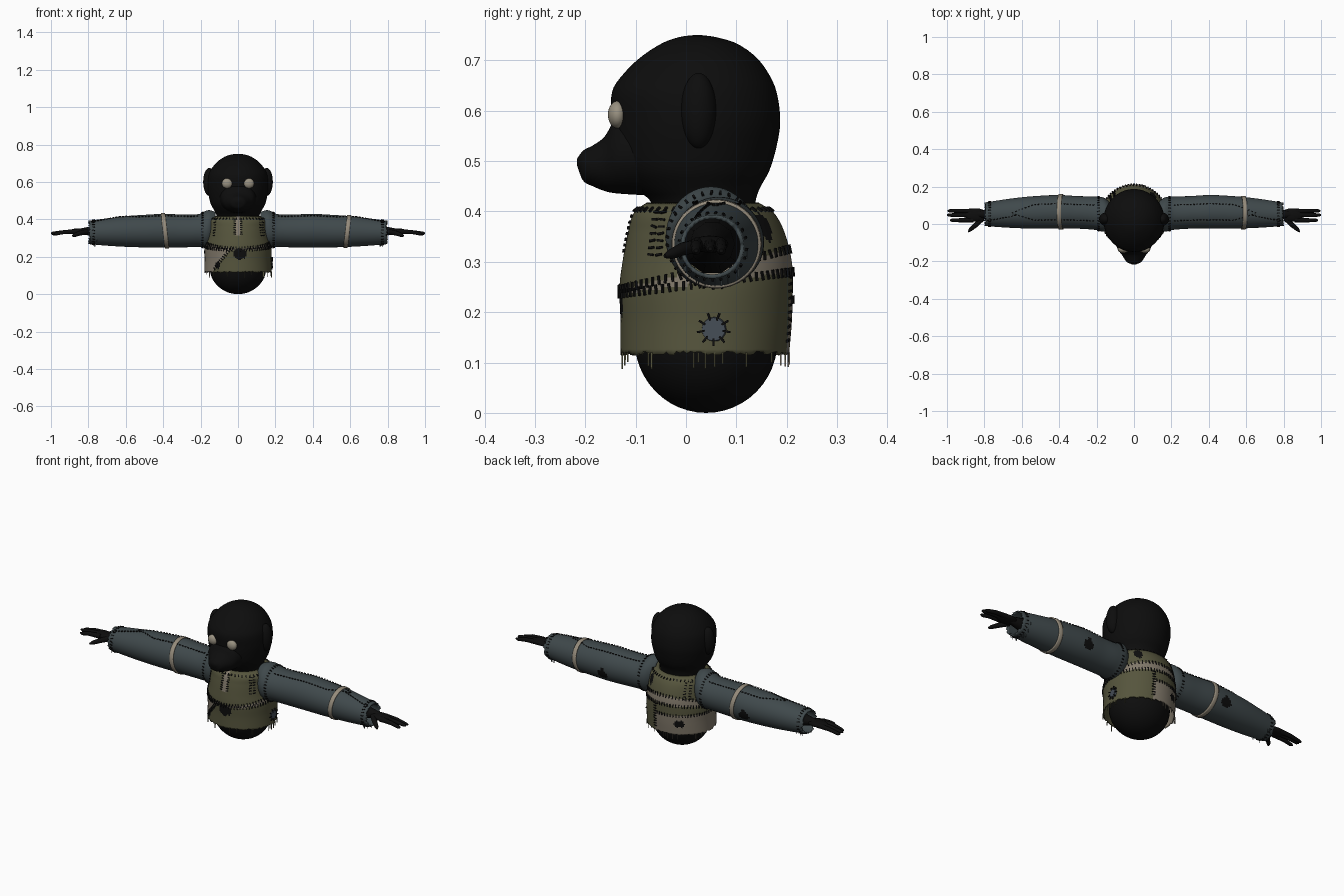
import bpy, bmesh, math, random
from math import sin, cos, pi, radians, degrees
from mathutils import Vector, Matrix

random.seed(4)
if "Cube" in bpy.data.objects:
    bpy.data.objects.remove(bpy.data.objects["Cube"])


def material(name, rgb):
    m = bpy.data.materials.new(name)
    m.use_nodes = True
    m.diffuse_color = (*rgb, 1)
    m.node_tree.nodes["Principled BSDF"].inputs["Base Color"].default_value = (*rgb, 1)
    return m


BLACK = material("black fur", (.004, .004, .004))
THREAD = material("dark thread", (.005, .005, .005))
OLIVE = material("olive cloth", (.092, .09, .046))
TAN = material("tan cloth", (.22, .19, .145))
GREY = material("slate cloth", (.05, .066, .071))
BAND = material("cream band", (.3, .26, .2))
EYE = material("eye beige", (.32, .285, .22))
BLUE = material("blue patch", (.06, .075, .095))


def station(rows, s):
    """Smoothly interpolated cross-section values at position s."""
    s = min(max(s, rows[0][0]), rows[-1][0])
    i = max(k for k in range(len(rows) - 1) if rows[k][0] <= s)
    b, c = rows[i], rows[i + 1]
    a, d = rows[max(i - 1, 0)], rows[min(i + 2, len(rows) - 1)]
    h = c[0] - b[0]
    t = (s - b[0]) / h
    out = []
    for k in range(1, 5):
        m0 = (c[k] - a[k]) / (c[0] - a[0]) * h
        m1 = (d[k] - b[k]) / (d[0] - b[0]) * h
        out.append((2*t**3 - 3*t*t + 1) * b[k] + (t**3 - 2*t*t + t) * m0
                   + (3*t*t - 2*t**3) * c[k] + (t**3 - t*t) * m1)
    return out


def surface(rows, axis):
    """Function giving the point at position s and angle a of a tapered tube."""
    def point(s, a):
        c1, c2, r1, r2 = station(rows, s)
        p = [c1 + r1 * cos(a), c2 + r2 * sin(a)]
        p.insert("xyz".index(axis), s)
        return Vector(p)
    return point


def finish(bm, name, mats, smooth=True):
    me = bpy.data.meshes.new(name)
    for m in mats:
        me.materials.append(m)
    for f in bm.faces:
        f.smooth = smooth
    bm.to_mesh(me)
    bm.free()
    ob = bpy.data.objects.new(name, me)
    bpy.context.collection.objects.link(ob)
    return ob


def loft(name, point, cuts, segs, mats, side=1, caps=True, rule=None, shell=0, warp=None):
    bm = bmesh.new()
    rings = [[bm.verts.new(point(s, 2 * pi * j / segs)) for j in range(segs)] for s in cuts]
    for i in range(len(cuts) - 1):
        for j in range(segs):
            k = (j + 1) % segs
            f = bm.faces.new((rings[i][j], rings[i][k], rings[i + 1][k], rings[i + 1][j]))
            if rule:
                f.material_index = rule((cuts[i] + cuts[i + 1]) / 2, 360 * (j + .5) / segs)
    if caps:
        bm.faces.new(rings[0])
        bm.faces.new(rings[-1])
    for v in bm.verts:
        if warp:
            warp(v.co)
        v.co.x *= side
    bmesh.ops.recalc_face_normals(bm, faces=bm.faces)
    ob = finish(bm, name, mats)
    if shell:
        mod = ob.modifiers.new("thickness", "SOLIDIFY")
        mod.thickness, mod.offset = shell, -1
    return ob


def steps(a, b, n):
    return [a + (b - a) * i / n for i in range(n + 1)]


def ball(name, centre, radii, mat):
    bm = bmesh.new()
    bmesh.ops.create_uvsphere(bm, u_segments=40, v_segments=24, radius=1,
                              matrix=Matrix.Translation(centre) @ Matrix.Diagonal((*radii, 1)))
    return finish(bm, name, [mat])


def stitch(bm, point, path, gap, length, along=False, side=1):
    """Little thread bars laid across (or along) a path on a surface."""
    pts = [point(*q) for q in path]
    run = 0
    for i in range(1, len(pts)):
        run += (pts[i] - pts[i - 1]).length
        if run < gap:
            continue
        run = 0
        s, a = path[i]
        n = (point(s, a + .01) - point(s, a - .01)).cross(point(s + .002, a) - point(s - .002, a)).normalized()
        t = (pts[i] - pts[i - 1]).normalized()
        u = n.cross(t)
        if along:
            t, u = u, t
        rot = Matrix((t, u, t.cross(u))).transposed().to_4x4()
        m = Matrix.Translation(pts[i]) @ rot @ Matrix.Rotation(random.uniform(-.25, .25), 4, "Z")
        bmesh.ops.create_cube(bm, size=1, matrix=Matrix.Diagonal((side, 1, 1, 1)) @ m
                              @ Matrix.Diagonal((.0045, length, .008, 1)))


def tube(name, pts, mat):
    """Tapered rounded limb; every point is x, y, z, radius."""
    cu = bpy.data.curves.new(name, "CURVE")
    cu.dimensions, cu.bevel_depth, cu.bevel_resolution = "3D", 1, 3
    cu.use_fill_caps = True
    sp = cu.splines.new("POLY")
    sp.points.add(len(pts) - 1)
    for p, q in zip(sp.points, pts):
        p.co, p.radius = (*q[:3], 1), q[3]
    cu.materials.append(mat)
    ob = bpy.data.objects.new(name, cu)
    bpy.context.collection.objects.link(ob)


# Head: skull with neck, muzzle, ears and eyes (z, front y, back y, half width)
skull = [(.36, -.06, .13, .11), (.42, -.07, .138, .115), (.445, -.10, .146, .125),
         (.48, -.13, .165, .145), (.53, -.143, .18, .157), (.58, -.147, .187, .163),
         (.64, -.146, .179, .157), (.68, -.118, .16, .135), (.71, -.085, .135, .108),
         (.735, -.045, .097, .07), (.747, -.01, .055, .034), (.75, .015, .03, .008)]
rows = [(z, 0, (f + b) / 2, w, (b - f) / 2) for z, f, b, w in skull]
loft("head", surface(rows, "z"), steps(.36, .73, 40) + steps(.734, .75, 8), 56, [BLACK])
muzzle = [(-.216, .49, .505, .01), (-.205, .462, .52, .036), (-.185, .45, .531, .052),
          (-.16, .44, .55, .068), (-.14, .436, .585, .085), (-.08, .432, .6, .105)]
rows = [(y, 0, (lo + hi) / 2, w, (hi - lo) / 2) for y, lo, hi, w in muzzle]
loft("muzzle", surface(rows, "y"), steps(-.216, -.2, 6) + steps(-.195, -.08, 14), 40, [BLACK])
for side, word in ((1, "left"), (-1, "right")):
    ball(word + "_ear", (side * .153, .025, .6), (.033, .035, .075), BLACK)
    ball(word + "_eye", (side * .058, -.136, .592), (.029, .019, .027), EYE)

# Body under the vest
ball("body", (0, .04, .145), (.152, .142, .145), BLACK)

# Vest: patchwork shell around the torso
vest = surface([(.12, 0, .0375, .18, .1675), (.18, 0, .04, .178, .17), (.25, 0, .04, .178, .172),
                (.30, 0, .042, .17, .168), (.36, 0, .04, .162, .155), (.40, 0, .035, .155, .137),
                (.418, 0, .033, .12, .11)], "z")


def low_seam(a):
    return .258 + .022 * sin(radians(a))


def high_seam(a):
    return .285 + .04 * sin(radians(a))


HOLES = [(274, .215, 12, .028), (232, .155, 5, .018), (120, .18, 9, .02), (50, .37, 8, .025)]


def vest_colour(z, a):
    for ha, hz, da, dz in HOLES:
        if abs(a - ha) / da + .5 * (abs(z - hz) / dz) ** 2 < 1 and abs(z - hz) < dz + .005 * sin(a * 2):
            return 2
    if z > high_seam(a):
        return 1 if abs(a - 270) < 6 and z > .31 else 0
    if z > low_seam(a):
        return 1
    if 75 < a < 260 - (.25 - z) * 300:
        return 0 if a < 190 and z > .225 else 1
    return 0


def ragged(co):
    if co.z < .1201:
        co.z += random.uniform(-.006, .003)


loft("vest", vest, steps(.12, .418, 48), 144, [OLIVE, TAN, BLACK], caps=False,
     rule=vest_colour, shell=.006, warp=ragged)

# Vest seams
bm = bmesh.new()
turn = [radians(d) for d in range(0, 361)]
for seam in (low_seam, high_seam):
    stitch(bm, vest, [(seam(degrees(a)), a) for a in turn], .015, .018)
stitch(bm, vest, [(z, radians(260 - (.25 - z) * 300)) for z in steps(.125, .25, 60)], .012, .018)
stitch(bm, vest, [(z, radians(75)) for z in steps(.13, .27, 60)], .014, .018)
stitch(bm, vest, [(.225, radians(d)) for d in range(75, 191)], .015, .016)
stitch(bm, vest, [(.403, a) for a in turn], .018, .012)
for edge in (264, 276):
    stitch(bm, vest, [(z, radians(edge)) for z in steps(.31, .405, 50)], .011, .012)
for d in (130, 140, 220, 318, 325):
    stitch(bm, vest, [(z, radians(d)) for z in steps(.3, .4, 50)], .014, .014)
finish(bm, "vest_stitches", [THREAD], smooth=False)

# Round patch on the left flank, with radiating stitches
bm = bmesh.new()
flank = Matrix.Translation((.1785, .055, .166)) @ Matrix.Rotation(pi / 2, 4, "Y") @ Matrix.Rotation(.09, 4, "X")
bmesh.ops.create_cone(bm, segments=16, radius1=.025, radius2=.023, depth=.008, cap_ends=True, matrix=flank)
finish(bm, "flank_patch", [BLUE], smooth=False)
bm = bmesh.new()
for i in range(9):
    bmesh.ops.create_cube(bm, size=1, matrix=flank @ Matrix.Rotation(i * 2 * pi / 9, 4, "Z")
                          @ Matrix.Translation((.026, 0, .003)) @ Matrix.Diagonal((.015, .004, .008, 1)))
finish(bm, "patch_stitches", [THREAD], smooth=False)

# Loose threads at the hem
for mat, word in ((OLIVE, "olive"), (TAN, "tan")):
    bm = bmesh.new()
    for _ in range(24):
        a = random.uniform(0, 2 * pi)
        if (vest_colour(.125, degrees(a)) == 0) == (mat is OLIVE):
            drop = random.uniform(.012, .035)
            bmesh.ops.create_cube(bm, size=1, matrix=Matrix.Translation(vest(.12, a) - Vector((0, 0, drop / 2)))
                                  @ Matrix.Diagonal((.003, .003, drop, 1)))
    finish(bm, word + "_hem_threads", [mat], smooth=False)

# Sleeves, bands, wrists and hands
sleeve_rows = [(.12, .045, .365, .06, .075), (.16, .05, .35, .09, .099), (.21, .058, .34, .089, .088),
               (.3, .062, .338, .087, .088), (.4, .065, .339, .09, .09), (.5, .063, .337, .088, .087),
               (.6, .06, .335, .083, .082), (.7, .056, .332, .074, .073), (.795, .052, .33, .063, .063)]
sleeve = surface(sleeve_rows, "x")
band = surface([(s, c, d, r + .005, q + .005) for s, c, d, r, q in sleeve_rows], "x")


def lean(co):
    co.x += .11 * (co.z - .335)


def fray(co):
    if co.x > .794:
        co.x += random.uniform(-.005, .006)


for side, word, band_x, hole_x in ((1, "left", .585, .41), (-1, "right", .39, .46)):
    def sleeve_colour(x, a):
        d = (a + 180) % 360 - 180
        return int(abs(x - hole_x) / .028 + (abs(d + 15) / 22) ** 2 < 1 + .25 * sin(a))

    loft(word + "_sleeve", sleeve, steps(.12, .795, 70), 64, [GREY, BLACK], side, False,
         sleeve_colour, .008, fray)
    loft(word + "_arm_band", band, steps(band_x - .011, band_x + .011, 3), 48, [BAND], side, False,
         shell=.009, warp=lean)
    bm = bmesh.new()
    stitch(bm, sleeve, [(.772, a) for a in turn], .016, .014, side=side)
    stitch(bm, sleeve, [(.19, a) for a in turn], .016, .012, side=side)
    for sign in (1, -1):
        spread = [(x, pi / 2 + sign * .5 * min(1, (.66 - x) * 8)) for x in steps(.2, .66, 160)]
        stitch(bm, sleeve, spread, .016, .009, True, side)
    stitch(bm, sleeve, [(x, 1.9 + .3 * sin(x * 9)) for x in steps(.62, .78, 60)], .014, .009, True, side)
    finish(bm, word + "_sleeve_stitches", [THREAD], smooth=False)

    bm = bmesh.new()
    for _ in range(14):
        p = sleeve(random.uniform(.75, .79), random.uniform(pi, 2 * pi))
        p.x *= side
        bmesh.ops.create_cube(bm, size=1, matrix=Matrix.Translation(p - Vector((0, 0, .005)))
                              @ Matrix.Diagonal((.002, .002, .02, 1)))
    finish(bm, word + "_cuff_threads", [GREY], smooth=False)

    tube(word + "_wrist", [(side * x, .052, z, r) for x, z, r in
                           ((.5, .335, .06), (.7, .335, .045), (.79, .337, .026), (.85, .336, .014))], BLACK)
    ball(word + "_palm", (side * .845, .048, .335), (.06, .036, .017), BLACK)
    fingers = {"outer": (.997, .07, .322), "middle": (1, .048, .326), "inner": (.985, .02, .322)}
    for key, (x, y, z) in fingers.items():
        root = .048 + (y - .048) * .9
        tube(f"{word}_{key}_finger", [(side * .86, root, .335, .014), (side * .93, y, .332, .011),
                                      (side * (x - .012), y, z, .009), (side * x, y, z, .004)], BLACK)
    tube(word + "_thumb", [(side * .81, .03, .333, .014), (side * .845, -.005, .326, .013),
                           (side * .875, -.03, .315, .01), (side * .885, -.042, .311, .004)], BLACK)
